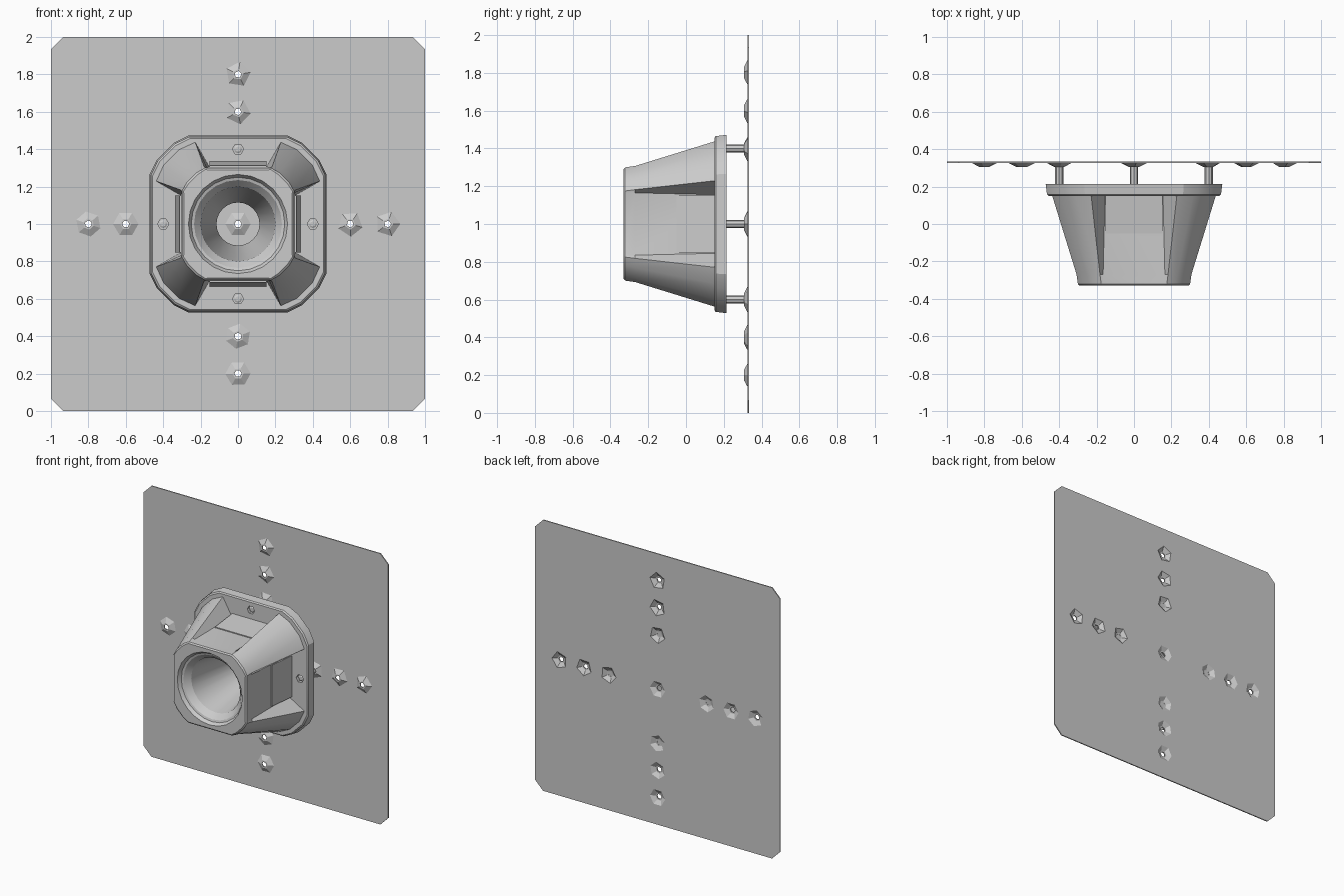
import bpy, bmesh, math

if "Cube" in bpy.data.objects:
    bpy.data.objects.remove(bpy.data.objects["Cube"])

CZ = 1.0  # height of the shared axis


def finish(bm, name, smooth=False):
    bmesh.ops.recalc_face_normals(bm, faces=bm.faces)
    me = bpy.data.meshes.new(name)
    bm.to_mesh(me)
    bm.free()
    ob = bpy.data.objects.new(name, me)
    bpy.context.collection.objects.link(ob)
    if smooth:
        smooth_edges(ob)
    return ob


def activate(ob):
    bpy.ops.object.select_all(action='DESELECT')
    ob.select_set(True)
    bpy.context.view_layer.objects.active = ob


def smooth_edges(ob):
    activate(ob)
    bpy.ops.object.shade_smooth_by_angle(angle=math.radians(25))


def loft(bm, rings, cap=True, loop=False):
    """Bridge equal-length rings of points."""
    vs = [[bm.verts.new(p) for p in r] for r in rings]
    n = len(vs[0])
    pairs = list(zip(vs, vs[1:])) + ([(vs[-1], vs[0])] if loop else [])
    for a, b in pairs:
        for i in range(n):
            j = (i + 1) % n
            bm.faces.new((a[i], a[j], b[j], b[i]))
    if cap and not loop:
        bm.faces.new(vs[0])
        bm.faces.new(vs[-1])


def turned(bm, profile, n, x=0, z=CZ, rot=0.0, loop=False):
    """Revolve (radius, y) points about an axis along y."""
    ang = [rot + 2 * math.pi * i / n for i in range(n)]
    loft(bm, [[(x + r * math.cos(a), y, z + r * math.sin(a)) for a in ang]
              for r, y in profile], loop=loop)


def four_way(quarter, y):
    """Repeat the upper right corner outline round the axis."""
    pts = []
    for k in range(4):
        c, s = round(math.cos(k * math.pi / 2)), round(math.sin(k * math.pi / 2))
        pts += [(c * u - s * v, y, CZ + s * u + c * v) for u, v in quarter]
    return pts


def rounded(a, q, m1):
    """Corner outline from (q, a) to (a, q) with two arc points."""
    return [(q, a), (m1[0], m1[1]), (m1[1], m1[0]), (a, q)]


def cut(ob, cutter):
    activate(ob)
    m = ob.modifiers.new("cut", 'BOOLEAN')
    m.operation = 'DIFFERENCE'
    m.solver = 'EXACT'
    m.object = cutter
    bpy.ops.object.modifier_apply(modifier=m.name)


# Fixing positions: cross of bolt points
spots = [(0, 0)] + [p for d in (0.4, 0.6, 0.8)
                    for p in ((d, 0), (-d, 0), (0, d), (0, -d))]
near = spots[1:5]

# Back plate with clipped corners
bm = bmesh.new()
loft(bm, [four_way([(1, 0.935), (0.935, 1)], y) for y in (0.325, 0.333)])
plate = finish(bm, "back_plate")

# Pressed dimples with a centre hole
holes, dimples = bmesh.new(), bmesh.new()
for i, (x, z) in enumerate(spots):
    n = 6 if i % 2 == 0 else 5
    rot = i * 0.7
    turned(holes, [(0.062, 0.28), (0.062, 0.36)], n, x, CZ + z, rot)
    turned(dimples, [(0.068, 0.325), (0.03, 0.306), (0.019, 0.306),
                     (0.019, 0.313), (0.03, 0.314), (0.062, 0.333)],
           n, x, CZ + z, rot, loop=True)
hole_cutter = finish(holes, "plate_hole_cutter")
cut(plate, hole_cutter)
finish(dimples, "plate_dimples")

# Horn housing: tapered core with four flared corner fins
def section(y, panel_half, panel, fin_half, fin, mid):
    q = [(panel, panel_half)] + rounded(fin_half, fin, mid) + [(panel_half, panel)]
    return four_way(q, y)


bm = bmesh.new()
loft(bm, [section(-0.33, 0.165, 0.29, 0.175, 0.291, (0.265, 0.215)),
          section(-0.322, 0.165, 0.299, 0.175, 0.30, (0.275, 0.22)),
          section(-0.27, 0.165, 0.30, 0.182, 0.307, (0.287, 0.231)),
          section(0.16, 0.155, 0.31, 0.23, 0.44, (0.40, 0.317))])
housing = finish(bm, "horn_housing")

# Rear flange with softened front edge
bm = bmesh.new()
loft(bm, [four_way(rounded(0.265 * s, 0.47 * s, (0.432 * s, 0.342 * s)), y)
          for s, y in ((0.972, 0.15), (0.99, 0.158), (1.005, 0.215))])
flange = finish(bm, "rear_flange")

# Bore: lip recess, shallow throat ring, long cone
bm = bmesh.new()
turned(bm, [(0.27, -0.36), (0.265, -0.33), (0.25, -0.305), (0.235, -0.30),
            (0.20, -0.26), (0.115, 0.215), (0.115, 0.25)], 24)
bore = finish(bm, "bore_cutter")
cut(housing, bore)
cut(flange, bore)

# Bolt holes in flange
bm = bmesh.new()
for x, z in near:
    turned(bm, [(0.03, 0.10), (0.03, 0.172)], 6, x, CZ + z)
bolt_cutter = finish(bm, "bolt_cutter")
cut(flange, bolt_cutter)
for c in (hole_cutter, bore, bolt_cutter):
    bpy.data.objects.remove(c)
smooth_edges(housing)
smooth_edges(flange)

# Stand-off rods joining flange and plate
bm = bmesh.new()
for x, z in near:
    turned(bm, [(0.014, 0.16), (0.022, 0.165), (0.022, 0.312)], 8, x, CZ + z)
finish(bm, "standoff_rods", True)

# Thin raised pads on the four side panels
bm = bmesh.new()
for k in range(4):
    c, s = round(math.cos(k * math.pi / 2)), round(math.sin(k * math.pi / 2))
    rings = []
    for w in (-0.152, 0.152):
        rings.append([(c * w - s * h, y, CZ + s * w + c * h) for h, y in
                      ((0.29, -0.05), (0.312, -0.05), (0.335, 0.155), (0.29, 0.155))])
    loft(bm, rings)
finish(bm, "side_pads")
